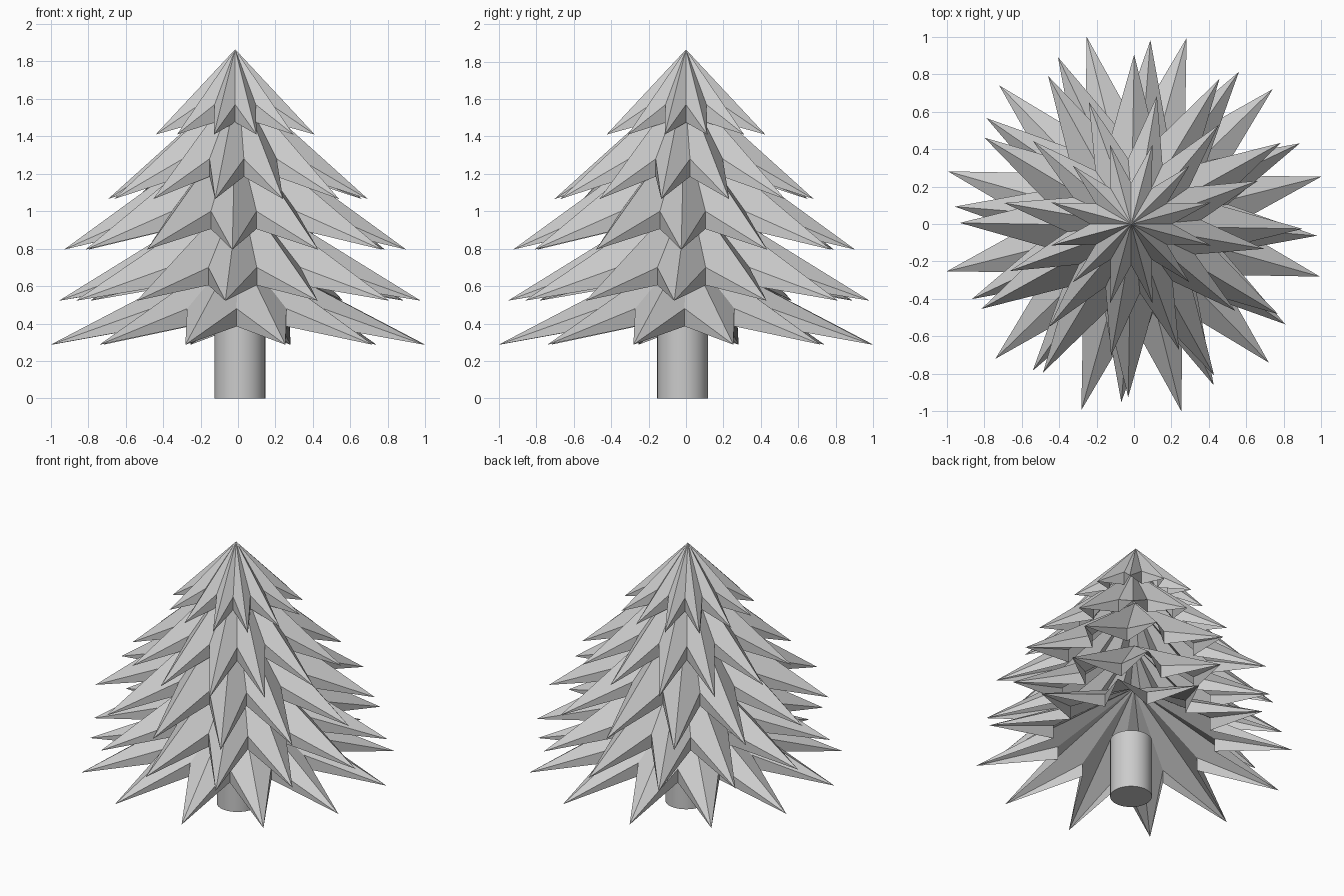
import bpy, bmesh, math

cube = bpy.data.objects.get("Cube")
if cube:
    bpy.data.objects.remove(cube, do_unlink=True)

grey = bpy.data.materials.new("plain grey")
grey.use_nodes = True
colour = (0.6, 0.6, 0.6, 1)
grey.diffuse_color = colour
grey.node_tree.nodes["Principled BSDF"].inputs["Base Color"].default_value = colour

POINTS = 12
WALL = 0.095


def branch_tier(name, centre, turn, apex_z, tip_r, tip_z, notch_r, notch_z):
    """Open star-shaped cone with folded-down walls hanging at the notches."""
    bm = bmesh.new()
    step = math.tau / POINTS
    start = math.radians(turn)

    def vert(angle, r, z):
        return bm.verts.new((centre[0] + r * math.cos(angle),
                             centre[1] + r * math.sin(angle), z))

    top = vert(0, 0, apex_z)
    tips = [vert(start + i * step, tip_r, tip_z) for i in range(POINTS)]
    for i in range(POINTS):
        angle = start + (i + 0.5) * step
        upper = vert(angle, notch_r, notch_z)
        lower = vert(angle, notch_r, notch_z - WALL)
        left, right = tips[i], tips[(i + 1) % POINTS]
        bm.faces.new((top, left, upper))     # upper slopes
        bm.faces.new((top, upper, right))
        bm.faces.new((upper, left, lower))   # notch walls
        bm.faces.new((upper, lower, right))
    mesh = bpy.data.meshes.new(name)
    bm.to_mesh(mesh)
    bm.free()
    mesh.materials.append(grey)
    bpy.context.collection.objects.link(bpy.data.objects.new(name, mesh))


# Branch tiers from top to bottom
tiers = [
    ("top_branches", (-0.015, 0), 15, 1.865, 0.44, 1.41, 0.22, 1.57),
    ("upper_branches", (0, -0.01), -10, 1.69, 0.705, 1.065, 0.36, 1.28),
    ("middle_branches", (-0.015, -0.01), -1, 1.46, 0.915, 0.795, 0.47, 1.0),
    ("lower_branches", (0.01, 0.015), -4.6, 1.12, 0.97, 0.522, 0.5, 0.70),
    ("bottom_branches", (0, 0), 14.2, 0.81, 1.033, 0.287, 0.53, 0.48),
]
for tier in tiers:
    branch_tier(*tier)

# Trunk
bpy.ops.mesh.primitive_cylinder_add(vertices=32, radius=0.136, depth=0.42,
                                    location=(0.01, -0.018, 0.21))
trunk = bpy.context.object
trunk.name = "trunk"
trunk.data.materials.append(grey)
bpy.ops.object.shade_smooth_by_angle(angle=math.radians(40))
